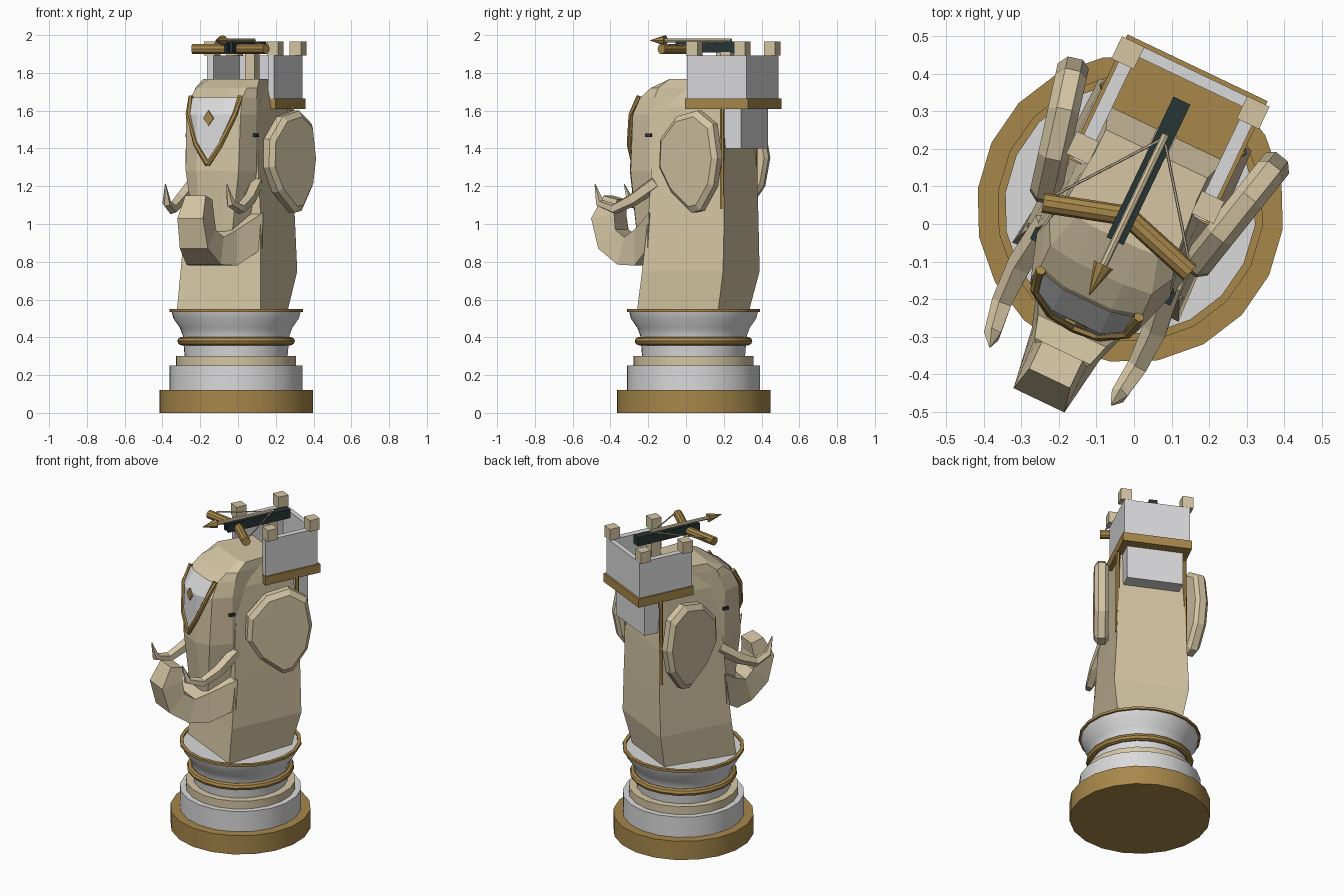
import bpy, bmesh
from math import radians, pi, cos, sin
from mathutils import Matrix, Vector

cube = bpy.data.objects.get("Cube")
if cube:
    bpy.data.objects.remove(cube, do_unlink=True)

# The whole piece is turned on its round base
FRAME = Matrix.Translation((-0.01, 0.04, 0)) @ Matrix.Rotation(radians(-25.5), 4, 'Z')


def material(name, rgb):
    m = bpy.data.materials.new(name)
    m.use_nodes = True
    m.diffuse_color = (*rgb, 1)
    m.node_tree.nodes["Principled BSDF"].inputs["Base Color"].default_value = (*rgb, 1)
    return m


WHITE = material("white", (0.70, 0.70, 0.71))
CREAM = material("cream", (0.66, 0.56, 0.37))
GOLD = material("old_gold", (0.39, 0.245, 0.07))
DARK = material("dark_teal", (0.02, 0.036, 0.036))


def finish(name, bm, mat, smooth=False):
    bmesh.ops.recalc_face_normals(bm, faces=bm.faces)
    me = bpy.data.meshes.new(name)
    bm.to_mesh(me)
    bm.free()
    me.materials.append(mat)
    if smooth:
        me.shade_smooth()
        me.set_sharp_from_angle(angle=radians(35))
    ob = bpy.data.objects.new(name, me)
    bpy.context.collection.objects.link(ob)
    ob.matrix_world = FRAME
    return ob


def loft(name, rings, mat, smooth=False, closed=False):
    """Skin a list of equal rings; cap the ends or join them in a loop."""
    bm = bmesh.new()
    rows = [[bm.verts.new(p) for p in ring] for ring in rings]
    pairs = list(zip(rows, rows[1:])) + ([(rows[-1], rows[0])] if closed else [])
    for a, b in pairs:
        for i in range(len(a)):
            j = (i + 1) % len(a)
            bm.faces.new((a[i], a[j], b[j], b[i]))
    if not closed:
        bm.faces.new(rows[0])
        bm.faces.new(rows[-1])
    return finish(name, bm, mat, smooth)


def lathe(name, profile, mat, closed=False):
    n = 20
    rings = [[(r * cos(2 * pi * i / n), r * sin(2 * pi * i / n), z) for i in range(n)]
             for r, z in profile]
    return loft(name, rings, mat, True, closed)


def box(name, x, y, z, mat):
    """Box from (low, high) pairs."""
    rings = [[(x[0], y[0], h), (x[1], y[0], h), (x[1], y[1], h), (x[0], y[1], h)] for h in z]
    return loft(name, rings, mat)


def tube(name, path, radii, mat, sides=8, smooth=False):
    """Rounded bar along a path, mitred at the corners."""
    pts = [Vector(p) for p in path]
    rings = []
    for i, p in enumerate(pts):
        d = (pts[min(i + 1, len(pts) - 1)] - pts[max(i - 1, 0)]).normalized()
        ref = Vector((0, 0, 1)) if abs(d.z) < 0.95 else Vector((0, 1, 0))
        u = d.cross(ref).normalized()
        v = u.cross(d)
        r = radii[i] if isinstance(radii, (list, tuple)) else radii
        rings.append([p + r * (u * cos(2 * pi * k / sides) + v * sin(2 * pi * k / sides))
                      for k in range(sides)])
    return loft(name, rings, mat, smooth)


def mirrored(half):
    """Close a right-hand outline with its left-hand copy."""
    return half + [(-x, y, z) for x, y, z in reversed(half)]


SIDES = (("left", 1), ("right", -1))

# Turned base
lathe("plinth", [(0.41, 0), (0.41, 0.12)], GOLD)
lathe("base_drum", [(0.355, 0.12), (0.355, 0.25)], WHITE)
lathe("base_step", [(0.32, 0.25), (0.32, 0.30)], CREAM)
lathe("pedestal", [(0.275, 0.30), (0.28, 0.36), (0.285, 0.41), (0.30, 0.45),
                   (0.335, 0.50), (0.345, 0.54)], WHITE)
lathe("pedestal_band", [(0.292 + 0.022 * cos(a * pi / 4), 0.38 + 0.022 * sin(a * pi / 4))
                        for a in range(8)], GOLD, True)
lathe("pedestal_rim", [(0.335, 0.535), (0.356, 0.535), (0.356, 0.55), (0.335, 0.55)], GOLD, True)

# Body: height, front half width, front y, back half width, back y
body = [(0.54, 0.245, -0.215, 0.19, 0.235), (0.75, 0.235, -0.19, 0.225, 0.28),
        (1.05, 0.22, -0.16, 0.21, 0.28), (1.3, 0.2, -0.15, 0.2, 0.275),
        (1.62, 0.18, -0.12, 0.18, 0.25), (1.765, 0.15, -0.06, 0.15, 0.163)]
loft("body", [mirrored([(wf, yf, z), (wb, yb, z)]) for z, wf, yf, wb, yb in body], CREAM)

# Head: height, brow y, cheek half width and y, side half width and y
head = [(0.95, -0.3, 0.11, -0.28, 0.15, -0.15), (1.28, -0.34, 0.155, -0.295, 0.195, -0.165),
        (1.58, -0.325, 0.16, -0.28, 0.197, -0.165), (1.67, -0.262, 0.15, -0.24, 0.187, -0.14),
        (1.72, -0.19, 0.15, -0.18, 0.182, -0.12), (1.768, -0.085, 0.12, -0.08, 0.165, -0.06)]
loft("head", [mirrored([(0.07, yc, z), (wf, yf, z), (ws, ys, z), (0.15, 0.1, z)])
              for z, yc, wf, yf, ws, ys in head], CREAM)

# Trunk: half width, outer (y, z), inner (y, z)
trunk = [(0.23, (-0.16, 0.87), (-0.15, 1.06)), (0.14, (-0.28, 0.78), (-0.28, 0.97)),
         (0.1, (-0.4, 0.785), (-0.36, 0.93)), (0.082, (-0.52, 0.87), (-0.42, 0.97)),
         (0.075, (-0.565, 1.03), (-0.43, 1.05)), (0.06, (-0.50, 1.15), (-0.42, 1.13))]
loft("trunk", [mirrored([(w, *a), (w, *b)]) for w, a, b in trunk], CREAM)

# Brow cloth with its border and diamond
bm = bmesh.new()
rows = [[bm.verts.new(p) for p in row] for row in (
    [(x, y, 1.67) for x, y in ((-0.14, -0.253), (-0.07, -0.27), (0.07, -0.27), (0.14, -0.253))],
    [(x, y, 1.58) for x, y in ((-0.135, -0.301), (-0.07, -0.334), (0.07, -0.334), (0.135, -0.301))])]
low = [bm.verts.new((x, -0.342, 1.42)) for x in (-0.07, 0.07)]
tip = bm.verts.new((0, -0.348, 1.31))
for i in range(3):
    bm.faces.new((rows[0][i], rows[1][i], rows[1][i + 1], rows[0][i + 1]))
bm.faces.new((rows[1][1], low[0], low[1], rows[1][2]))
bm.faces.new((low[0], tip, low[1]))
bm.faces.new((rows[1][0], low[0], rows[1][1]))
bm.faces.new((rows[1][3], rows[1][2], low[1]))
finish("brow_cloth", bm, WHITE)

for side, s in SIDES:
    tube(side + "_cloth_border", [(s * 0.145, -0.25, 1.675), (s * 0.137, -0.302, 1.58),
                                  (s * 0.072, -0.342, 1.42), (0, -0.35, 1.315)], 0.014, GOLD, 6)
loft("brow_diamond", [[(0, y, 1.6), (0.03, y, 1.56), (0, y, 1.52), (-0.03, y, 1.56)]
                      for y in (-0.343, -0.335)], GOLD)

# Ear outline: fraction from front to back, height
EAR = [(0, 1.3), (0.02, 1.45), (0.3, 1.57), (0.65, 1.6), (0.92, 1.53),
       (1, 1.35), (0.93, 1.2), (0.7, 1.07), (0.55, 1.06), (0.2, 1.17)]
for side, s in SIDES:
    rings = []
    for scale, out in ((0.9, -0.04), (1, -0.02), (1, 0.02), (0.88, 0.042)):
        ring = []
        for f, z in EAR:
            t = 0.5 + (f - 0.5) * scale
            ring.append((s * (0.215 + 0.09 * t + out), -0.085 + 0.385 * t - out * 0.23,
                         1.33 + (z - 1.33) * scale))
        rings.append(ring)
    loft(side + "_ear", rings, CREAM)

    # Tusk and eye
    tube(side + "_tusk", [(s * 0.18, -0.13, 1.22), (s * 0.2, -0.26, 1.13), (s * 0.2, -0.37, 1.08),
                          (s * 0.187, -0.46, 1.11), (s * 0.18, -0.492, 1.21)],
         [0.04, 0.036, 0.03, 0.024, 0.003], CREAM, 5)
    box(side + "_eye", sorted((s * 0.185, s * 0.207)), (-0.187, -0.152), (1.46, 1.478), DARK)

    # Strap hanging from the tower floor
    tube(side + "_strap", [(s * 0.205, 0.265, 1.08), (s * 0.2, 0.265, 1.62)], 0.012, GOLD, 6)

    # Tower side wall and its corner blocks
    box(side + "_wall", sorted((s * 0.16, s * 0.197)), (0.055, 0.405), (1.66, 1.893), WHITE)
    for place, y in (("front", 0.093), ("back", 0.373)):
        box(f"{side}_{place}_block", sorted((s * 0.152, s * 0.218)), (y - 0.033, y + 0.033),
            (1.893, 1.965), CREAM)

# Tower floor, back wall and saddle box
box("tower_floor", (-0.207, 0.207), (0.05, 0.417), (1.61, 1.665), GOLD)
box("back_wall", (-0.165, 0.165), (0.375, 0.405), (1.66, 1.893), WHITE)
box("saddle_box", (-0.168, 0.168), (0.1, 0.357), (1.40, 1.612), WHITE)

# Crossbow on its post
box("crossbow_post", (-0.028, 0.028), (0.17, 0.23), (1.66, 1.91), CREAM)
box("crossbow_stock", (-0.025, 0.025), (-0.02, 0.32), (1.908, 1.965), DARK)
for side, s in SIDES:
    box(side + "_stock_prong", sorted((s * 0.008, s * 0.025)), (-0.095, -0.02), (1.908, 1.965), DARK)
    tube(side + "_bow_arm", [(0, -0.02, 1.927), (s * 0.217, -0.085, 1.927)], 0.027, GOLD, 10, True)
    tube(side + "_bowstring", [(s * 0.195, -0.05, 1.945), (0, 0.21, 1.965)], 0.004, CREAM, 6)
tube("arrow_shaft", [(0, 0.22, 1.972), (0, -0.18, 1.972)], 0.011, CREAM, 8, True)
tube("arrow_head", [(0, -0.165, 1.972), (0, -0.255, 1.972)], [0.028, 0.001], GOLD, 8)
